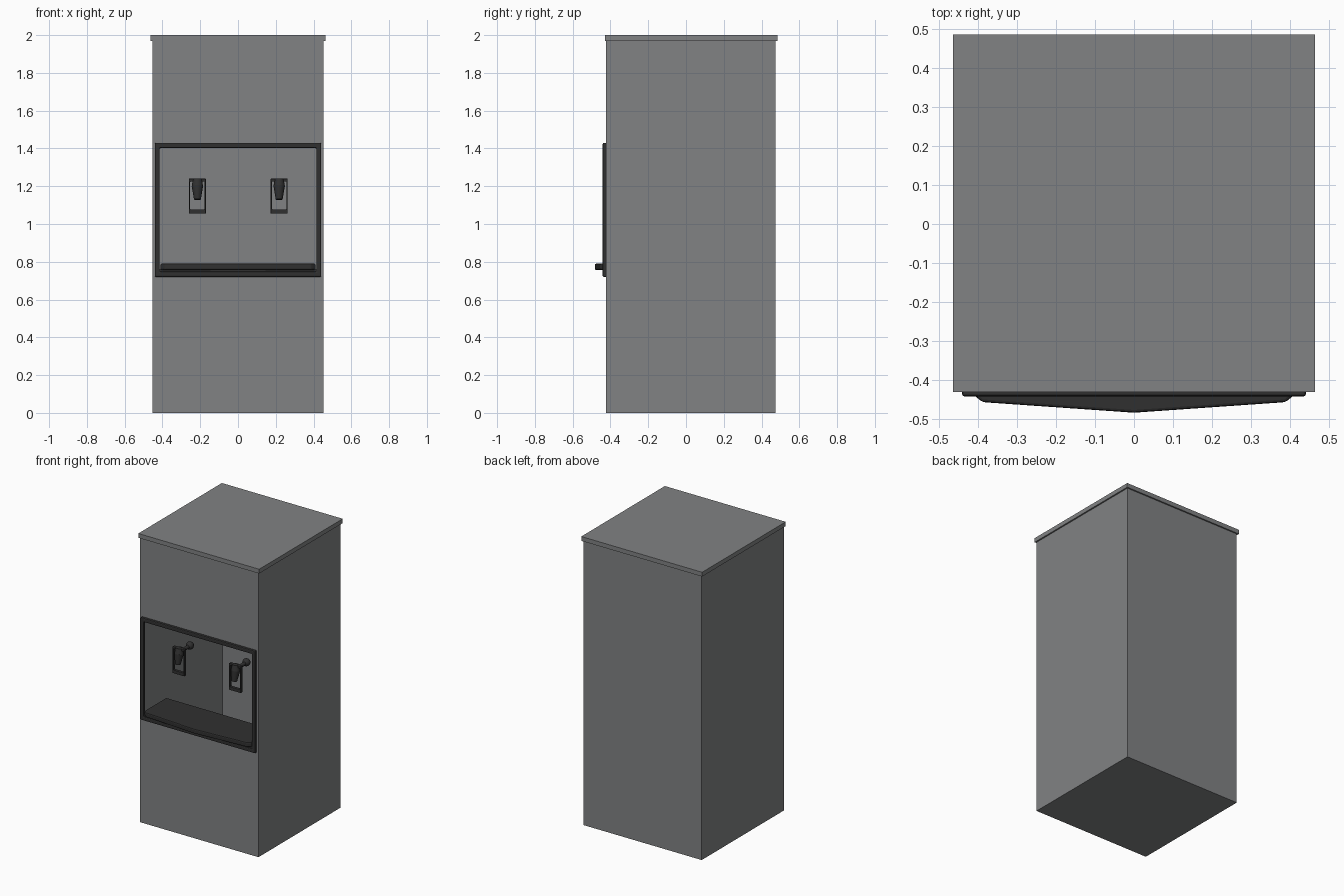
import bpy, bmesh, math
from mathutils import Vector

if "Cube" in bpy.data.objects:
    bpy.data.objects.remove(bpy.data.objects["Cube"])


def material(name, c):
    m = bpy.data.materials.new(name)
    m.diffuse_color = (c[0], c[1], c[2], 1)
    m.use_nodes = True
    m.node_tree.nodes["Principled BSDF"].inputs["Base Color"].default_value = m.diffuse_color
    return m


GREY = material("cabinet grey", (0.22, 0.225, 0.23))
DARK = material("dark plastic", (0.03, 0.03, 0.03))


def make(name, bm, mat, bevel=0, smooth=False):
    me = bpy.data.meshes.new(name)
    bm.to_mesh(me)
    bm.free()
    me.materials.append(mat)
    ob = bpy.data.objects.new(name, me)
    bpy.context.collection.objects.link(ob)
    if bevel:
        mod = ob.modifiers.new("bevel", "BEVEL")
        mod.width, mod.segments = bevel, 2
    if smooth:
        bpy.context.view_layer.objects.active = ob
        ob.select_set(True)
        bpy.ops.object.shade_smooth_by_angle(angle=math.radians(40))
        ob.select_set(False)
    return ob


def box(name, x0, x1, y0, y1, z0, z1, mat, bevel=0):
    bm = bmesh.new()
    bmesh.ops.create_cube(bm, size=1)
    for v in bm.verts:
        v.co = ((x0 + x1) / 2 + v.co.x * (x1 - x0),
                (y0 + y1) / 2 + v.co.y * (y1 - y0),
                (z0 + z1) / 2 + v.co.z * (z1 - z0))
    return make(name, bm, mat, bevel)


def rect(bm, x, y, z0, z1, cx=0):
    return [bm.verts.new((cx + a * x, y, z)) for a, z in
            ((-1, z0), (1, z0), (1, z1), (-1, z1))]


def bridge(bm, a, b):
    for i in range(4):
        j = (i + 1) % 4
        bm.faces.new((a[i], a[j], b[j], b[i]))


def frame(name, cx, outer, inner, y0, y1, bevel):
    """Rectangular picture frame; outer and inner are (half width, z0, z1)."""
    bm = bmesh.new()
    rings = [rect(bm, s[0], y, s[1], s[2], cx) for s, y in
             ((outer, y0), (inner, y0), (inner, y1), (outer, y1))]
    for i in range(4):
        bridge(bm, rings[i], rings[(i + 1) % 4])
    bmesh.ops.recalc_face_normals(bm, faces=bm.faces)
    return make(name, bm, DARK, bevel)


def tube(name, p0, p1, r0, r1, sides=16):
    p0, p1 = Vector(p0), Vector(p1)
    d = p1 - p0
    bm = bmesh.new()
    bmesh.ops.create_cone(bm, cap_ends=True, segments=sides,
                          radius1=r0, radius2=r1, depth=d.length)
    mat = d.to_track_quat('Z', 'Y').to_matrix().to_4x4()
    mat.translation = (p0 + p1) / 2
    bm.transform(mat)
    return make(name, bm, DARK, smooth=True)


# Hollow sheet cabinet with a rectangular opening in the front
bm = bmesh.new()
back = rect(bm, 0.453, 0.475, 0, 1.975)
front = rect(bm, 0.453, -0.423, 0, 1.975)
hole = rect(bm, 0.418, -0.423, 0.745, 1.402)
bridge(bm, front, hole)
for i in (0, 1, 3):
    j = (i + 1) % 4
    bm.faces.new((back[i], back[j], front[j], front[i]))
bm.faces.new(back[::-1])
make("cabinet", bm, GREY)

# Lid
box("lid", -0.463, 0.463, -0.43, 0.485, 1.97, 2.0, GREY)

# Trim around the opening
frame("opening_trim", 0, (0.44, 0.72, 1.43), (0.415, 0.748, 1.402),
      -0.441, -0.42, 0.006)

# Drip tray with a pointed front edge
half = [(0.41, -0.2), (0.41, -0.438), (0.388, -0.456)]
outline = half + [(0, -0.483)] + [(-x, y) for x, y in reversed(half)]
bm = bmesh.new()
face = bm.faces.new([bm.verts.new((x, y, 0.757)) for x, y in outline])
ext = bmesh.ops.extrude_face_region(bm, geom=[face])
for v in ext["geom"]:
    if isinstance(v, bmesh.types.BMVert):
        v.co.z = 0.79
bmesh.ops.recalc_face_normals(bm, faces=bm.faces)
make("drip_tray", bm, DARK, 0.007)
box("tray_support", -0.415, 0.415, -0.436, -0.21, 0.74, 0.762, DARK)

# Two dispensers: lever frame, nozzle, supply rod and knob
for side, x in (("left", -0.215), ("right", 0.218)):
    frame(side + "_lever_frame", x, (0.045, 1.055, 1.24),
          (0.038, 1.078, 1.225), -0.345, -0.325, 0.002)
    tube(side + "_nozzle", (x, -0.352, 1.13), (x, -0.338, 1.2), 0.018, 0.03)
    tube(side + "_nozzle_cap", (x, -0.338, 1.2), (x, -0.333, 1.238), 0.03, 0.024)
    tube(side + "_supply_rod", (x, -0.335, 1.205), (x, -0.22, 1.21), 0.012, 0.012)
    bm = bmesh.new()
    bmesh.ops.create_uvsphere(bm, u_segments=16, v_segments=10, radius=0.026)
    bmesh.ops.translate(bm, verts=bm.verts, vec=(x, -0.22, 1.21))
    make(side + "_knob", bm, DARK, smooth=True)
